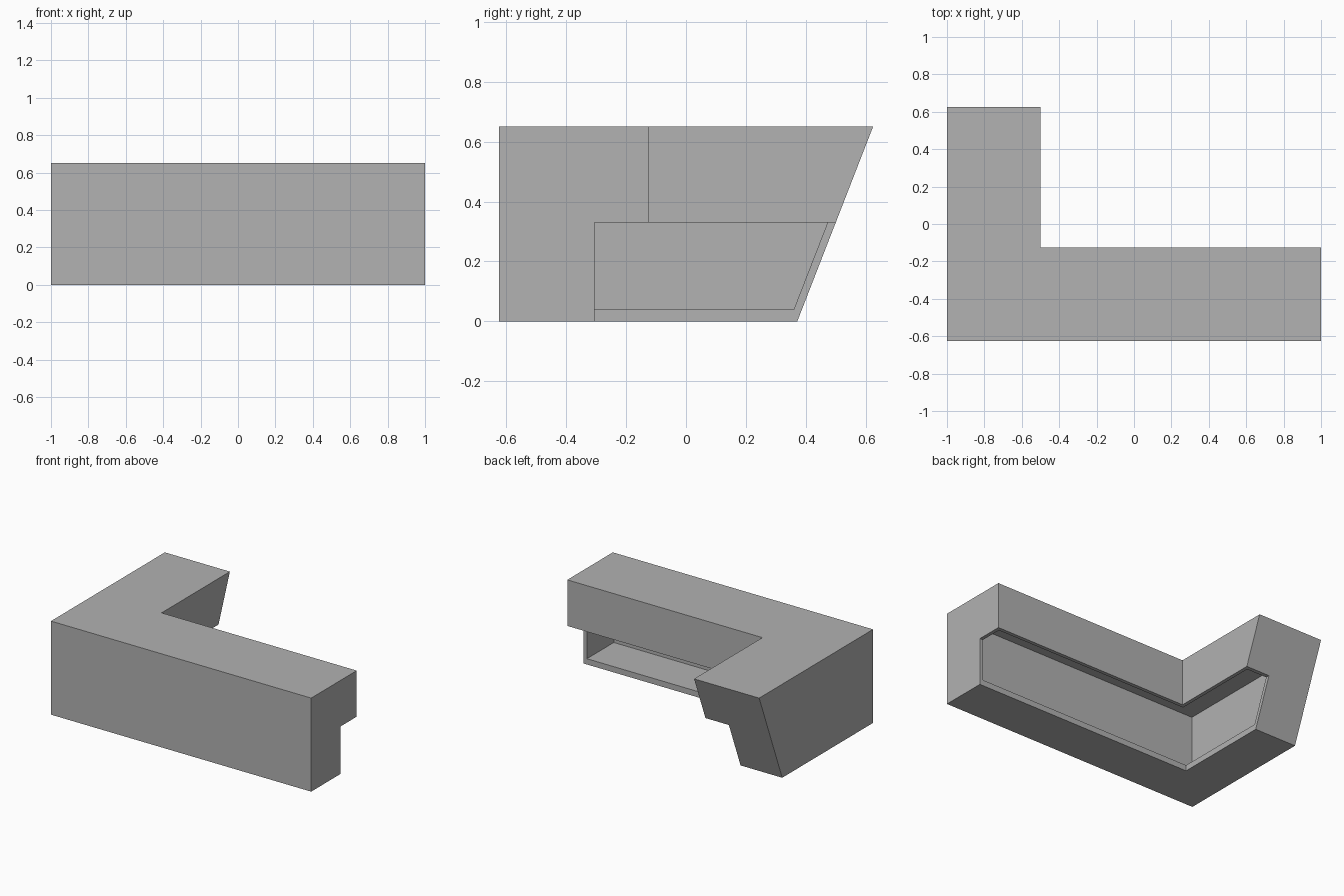
import bpy, bmesh

if "Cube" in bpy.data.objects:
    bpy.data.objects.remove(bpy.data.objects["Cube"], do_unlink=True)

HEIGHT, DEPTH, ARM = 0.65, 0.5, 0.625   # overall height, top width, half depth
WALL, FLOOR = 0.025, 0.04               # shell thickness
STEP_DEPTH, STEP_Z = 0.32, 0.33         # recessed lower half

grey = bpy.data.materials.new("plain grey")
grey.use_nodes = True
colour = (0.445, 0.445, 0.445, 1)
grey.diffuse_color = colour
grey.node_tree.nodes["Principled BSDF"].inputs["Base Color"].default_value = colour


def end_y(z):
    """Sloping end of the short arm."""
    return 0.372 + (ARM - 0.372) * z / HEIGHT


def corner_prism(name, inset, z0, z1):
    """L-shaped block with a sloping end, shrunk sideways by inset."""
    bm = bmesh.new()
    left, right, front = -1 + inset, 1 - inset, -ARM + inset
    inner_x, inner_y = -1 + DEPTH - inset, -ARM + DEPTH - inset
    rings = []
    for z in (z0, z1):
        end = end_y(z) - inset * 1.09
        outline = [(left, front), (right, front), (right, inner_y),
                   (inner_x, inner_y), (inner_x, end), (left, end)]
        rings.append([bm.verts.new((x, y, z)) for x, y in outline])
    low, high = rings
    bm.faces.new(low[::-1])
    bm.faces.new(high)
    for i in range(len(low)):
        j = (i + 1) % len(low)
        bm.faces.new((low[i], low[j], high[j], high[i]))
    mesh = bpy.data.meshes.new(name)
    bm.to_mesh(mesh)
    bm.free()
    obj = bpy.data.objects.new(name, mesh)
    bpy.context.collection.objects.link(obj)
    mesh.materials.append(grey)
    return obj


# Outer body of the corner counter
counter = corner_prism("corner_counter", 0, 0, HEIGHT)

# Cutter that sets the lower half back under the overhang
size = 3
bpy.ops.mesh.primitive_cube_add(size=size, location=(
    -1 + STEP_DEPTH + size / 2, -ARM + STEP_DEPTH + size / 2, STEP_Z - size / 2))
step_cutter = bpy.context.object
step_cutter.name = "step_cutter"
step_cutter.data.materials.append(grey)

# Cutter that hollows the body, open toward the inner corner
cavity_cutter = corner_prism("cavity_cutter", WALL, FLOOR, HEIGHT - WALL)

for cutter in (step_cutter, cavity_cutter):
    cutter.hide_render = True
    cut = counter.modifiers.new(cutter.name, "BOOLEAN")
    cut.operation = "DIFFERENCE"
    cut.solver = "EXACT"
    cut.object = cutter

# Bake the cuts and drop the cutters
bpy.context.view_layer.update()
graph = bpy.context.evaluated_depsgraph_get()
baked = bpy.data.meshes.new_from_object(counter.evaluated_get(graph))
counter.modifiers.clear()
counter.data = baked
baked.name = "corner_counter"
for cutter in (step_cutter, cavity_cutter):
    bpy.data.objects.remove(cutter, do_unlink=True)
